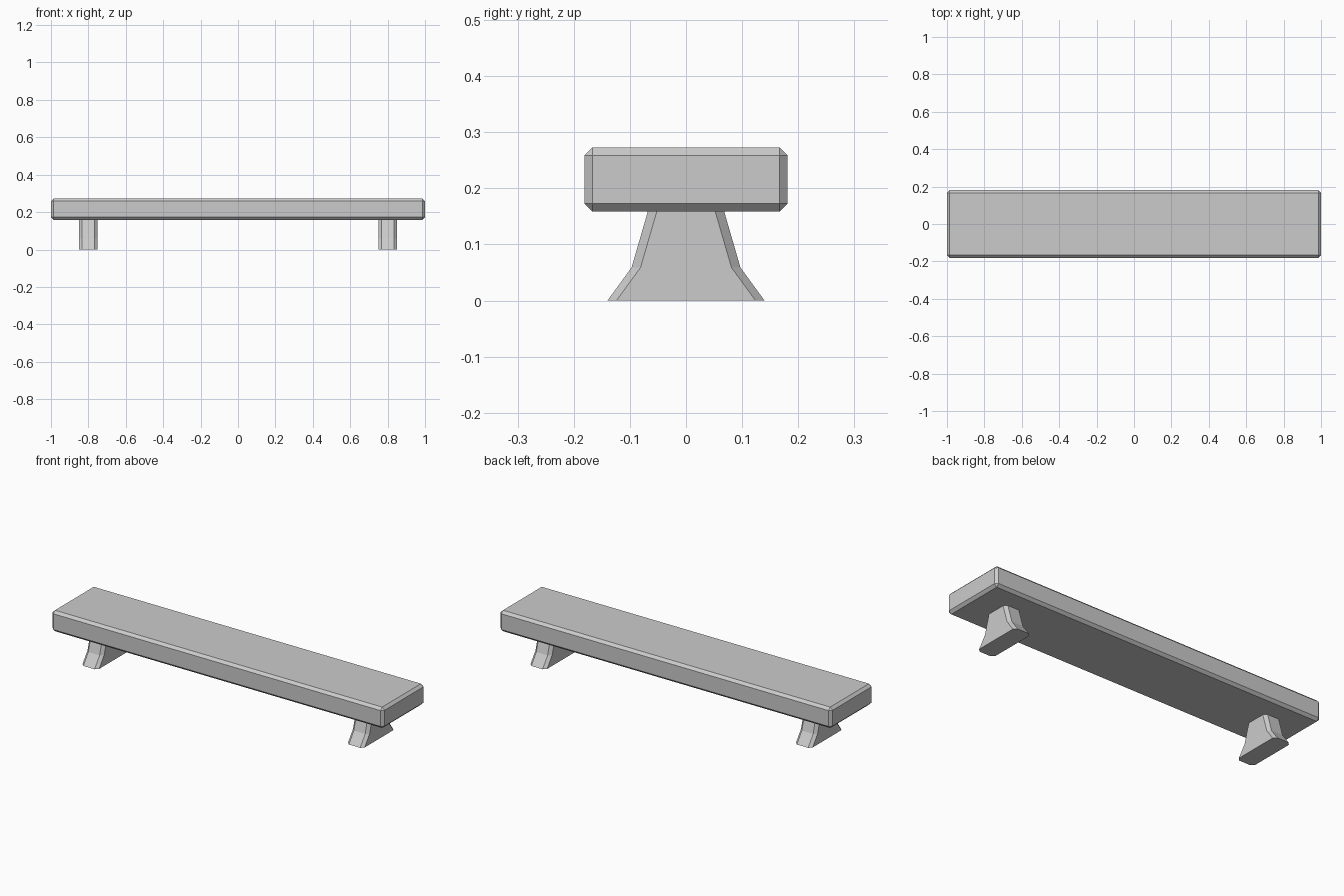
import bpy
import bmesh

if "Cube" in bpy.data.objects:
    bpy.data.objects.remove(bpy.data.objects["Cube"])

GREY = (0.6, 0.6, 0.6, 1.0)
stone = bpy.data.materials.new("grey_stone")
stone.use_nodes = True
stone.diffuse_color = GREY
stone.node_tree.nodes["Principled BSDF"].inputs["Base Color"].default_value = GREY

SEAT_BOTTOM, SEAT_TOP = 0.159, 0.273


def add_object(name, bm, location):
    bmesh.ops.recalc_face_normals(bm, faces=bm.faces)
    mesh = bpy.data.meshes.new(name)
    bm.to_mesh(mesh)
    bm.free()
    mesh.materials.append(stone)
    obj = bpy.data.objects.new(name, mesh)
    obj.location = location
    bpy.context.collection.objects.link(obj)
    return obj


# Seat: a long slab with chamfered edges
bm = bmesh.new()
bmesh.ops.create_cube(bm, size=1)
bmesh.ops.scale(bm, vec=(2, 0.362, SEAT_TOP - SEAT_BOTTOM), verts=bm.verts)
seat = add_object("seat", bm, (0, 0, (SEAT_BOTTOM + SEAT_TOP) / 2))
bevel = seat.modifiers.new("chamfer", "BEVEL")
bevel.width = 0.014
bevel.segments = 1


# Leg: stacked chamfered rectangles that flare towards the ground
def add_leg(name, x):
    bm = bmesh.new()
    half_x, cut = 0.05, 0.016
    rings = []
    for z, half_y in ((0, 0.14), (0.059, 0.097), (SEAT_BOTTOM, 0.068)):
        quarter = [(half_x, half_y - cut), (half_x - cut, half_y)]
        half = quarter + [(-px, py) for px, py in reversed(quarter)]
        outline = half + [(-px, -py) for px, py in half]
        rings.append([bm.verts.new((px, py, z)) for px, py in outline])
    for low, high in zip(rings, rings[1:]):
        for i in range(len(low)):
            j = (i + 1) % len(low)
            bm.faces.new((low[i], low[j], high[j], high[i]))
    bm.faces.new(rings[0])
    bm.faces.new(rings[-1])
    add_object(name, bm, (x, 0, 0))


add_leg("left_leg", 0.8)
add_leg("right_leg", -0.8)
